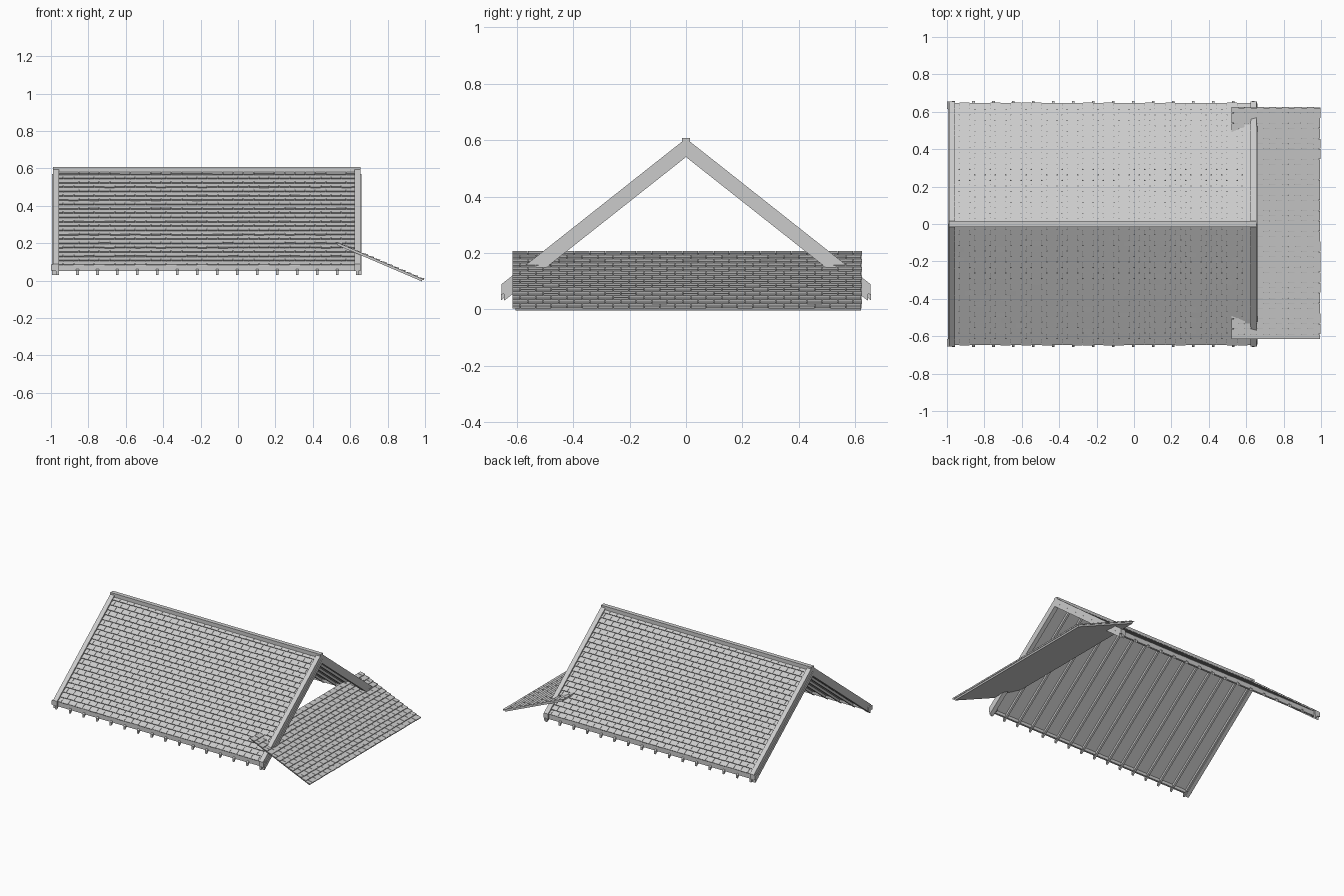
import bpy, bmesh, math, random
from mathutils import Matrix, Vector

random.seed(4)
cube = bpy.data.objects.get("Cube")
if cube:
    bpy.data.objects.remove(cube, do_unlink=True)

grey = bpy.data.materials.new("light_grey")
grey.use_nodes = True
grey.diffuse_color = (0.6, 0.6, 0.6, 1)
grey.node_tree.nodes["Principled BSDF"].inputs["Base Color"].default_value = (0.6, 0.6, 0.6, 1)

PITCH = 0.79          # fall of the main roof per unit of y
LEFT, RIGHT = -0.96, 0.635


def finish(name, bm):
    bmesh.ops.recalc_face_normals(bm, faces=bm.faces)
    mesh = bpy.data.meshes.new(name)
    bm.to_mesh(mesh)
    bm.free()
    mesh.materials.append(grey)
    obj = bpy.data.objects.new(name, mesh)
    bpy.context.collection.objects.link(obj)
    return obj


def extrude(bm, profile, x0, x1):
    """Prism with a (y, z) profile running along x."""
    a = [bm.verts.new((x0, y, z)) for y, z in profile]
    b = [bm.verts.new((x1, y, z)) for y, z in profile]
    n = len(profile)
    bm.faces.new(a)
    bm.faces.new(b[::-1])
    for i in range(n):
        j = (i + 1) % n
        bm.faces.new((a[i], b[i], b[j], a[j]))


def chevron(bm, x0, x1, top, depth, half):
    """Both slopes of a gable strip with plumb-cut ends."""
    drop = PITCH * half
    extrude(bm, [(-half, top - drop), (0, top), (half, top - drop),
                 (half, top - drop - depth), (0, top - depth),
                 (-half, top - drop - depth)], x0, x1)


def box(bm, x0, x1, y0, y1, z0, z1):
    extrude(bm, [(y0, z0), (y1, z0), (y1, z1), (y0, z1)], x0, x1)


def frame(origin, across, down):
    """Local axes: across the roof, down the slope, out of the slope."""
    u, v = Vector(across).normalized(), Vector(down).normalized()
    n = u.cross(v)
    if n.z < 0:
        n = -n
    m = Matrix((u, v, n)).transposed().to_4x4()
    m.translation = origin
    return m


def wedge(bm, m, u0, u1, v0, v1, base, head, butt):
    """Block in slope space, thin at the head and thick at the butt."""
    a, b = ([bm.verts.new(m @ Vector(p)) for p in
             ((u, v0, base), (u, v1, base), (u, v1, butt), (u, v0, head))]
            for u in (u0, u1))
    bm.faces.new(a)
    bm.faces.new(b[::-1])
    for i in range(4):
        j = (i + 1) % 4
        bm.faces.new((a[i], b[i], b[j], a[j]))


def shingles(name, m, u0, u1, length, rows, width=0.055):
    bm = bmesh.new()
    step = length / rows
    for r in range(rows):
        u = u0 - (r % 2) * width / 2
        while u < u1 - 0.002:
            a, b = max(u, u0), min(u + width - 0.002, u1)
            if b > a:
                end = (r + 1) * step + random.uniform(-0.001, 0.001)
                wedge(bm, m, a, b, r * step, end, -0.001, 0.001, 0.008)
            u += width
    return finish(name, bm)


# Main roof deck
bm = bmesh.new()
chevron(bm, LEFT, RIGHT, 0.588, 0.018, 0.64)
finish("roof_deck", bm)

# Shingled slopes
slope = math.hypot(1, PITCH) * 0.643
for side, name in ((-1, "front_shingles"), (1, "back_shingles")):
    shingles(name, frame((0, 0, 0.588), (1, 0, 0), (0, side, -PITCH)),
             LEFT, RIGHT, slope, 22)

# Rafters below the deck, tips showing past the eaves
bm = bmesh.new()
for i in range(16):
    x = -0.965 + i * 0.1068
    chevron(bm, x - 0.007, x + 0.007, 0.572, 0.022, 0.657)
finish("rafters", bm)

# Gable boards: raised cap with a thinner board under it
bm = bmesh.new()
for x0, x1, lower0, lower1 in ((-0.99, -0.958, -0.995, -0.967),
                               (0.622, 0.655, 0.63, 0.66)):
    chevron(bm, x0, x1, 0.606, 0.038, 0.655)
    chevron(bm, lower0, lower1, 0.57, 0.03, 0.645)
finish("gable_boards", bm)

# End blocks at the foot of each gable
bm = bmesh.new()
for x0, x1 in ((-1.0, -0.96), (0.622, 0.658)):
    for side in (-1, 1):
        y0, y1 = sorted((side * 0.615, side * 0.655))
        box(bm, x0, x1, y0, y1, 0.055, 0.085)
finish("gable_feet", bm)

# Ridge beam and eave boards
bm = bmesh.new()
box(bm, -0.99, 0.655, -0.015, 0.015, 0.56, 0.607)
finish("ridge_beam", bm)
bm = bmesh.new()
for side in (-1, 1):
    y0, y1 = sorted((side * 0.632, side * 0.646))
    box(bm, LEFT, RIGHT, y0, y1, 0.05, 0.086)
finish("eave_boards", bm)

# Lower roof crossing the open gable
m = frame((0.522, 0, 0.206), (0, 1, 0), (0.467, 0, -0.2))
bm = bmesh.new()
wedge(bm, m, -0.605, 0.62, 0.015, 0.506, -0.012, 0, 0)
finish("lower_roof_deck", bm)
shingles("lower_roof_shingles", m, -0.615, 0.625, 0.512, 14)
